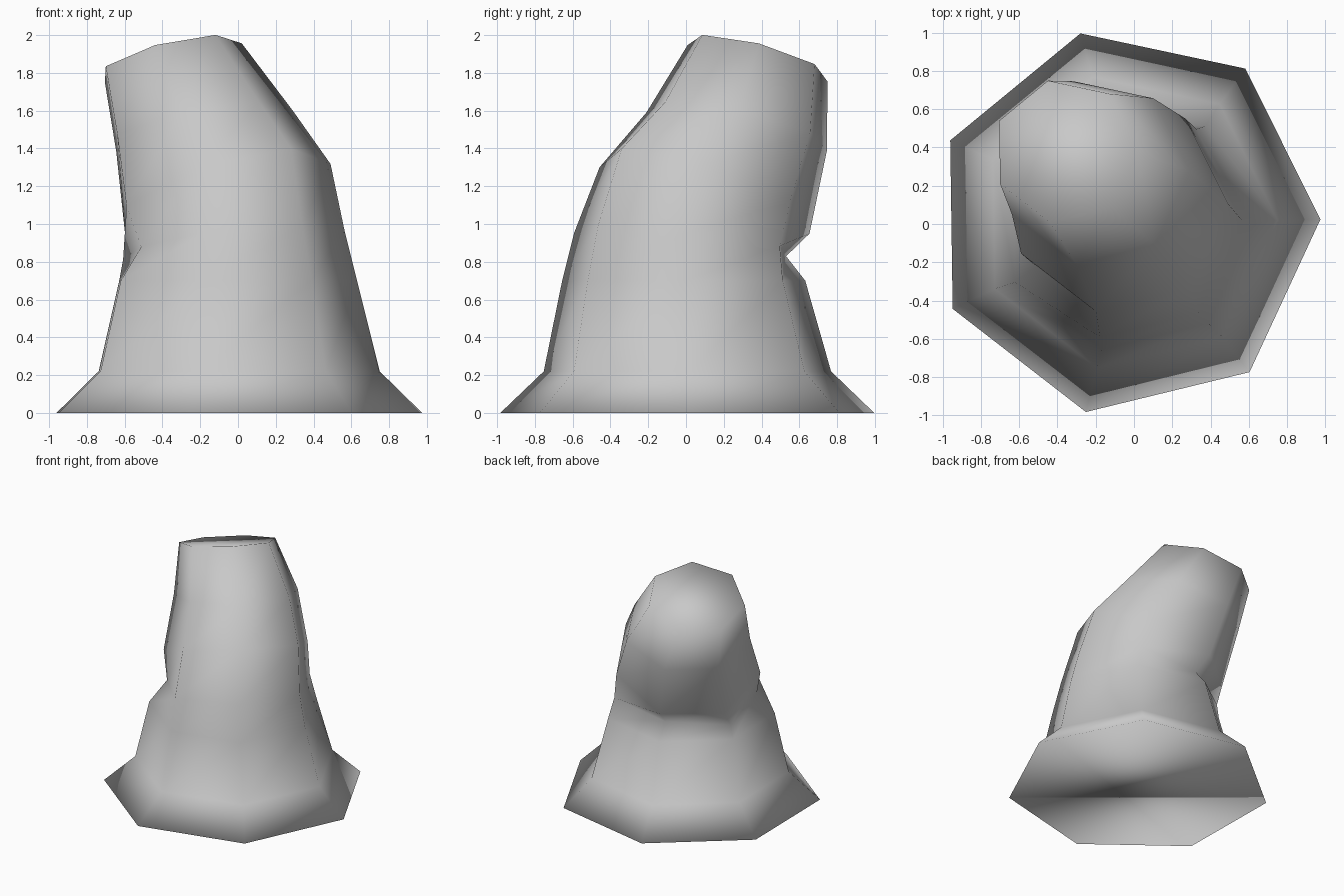
import bpy
import bmesh
from math import cos, sin, radians, tau

cube = bpy.data.objects.get("Cube")
if cube:
    bpy.data.objects.remove(cube, do_unlink=True)

# One flat stone grey
grey = bpy.data.materials.new("stone_grey")
grey.use_nodes = True
colour = (0.58, 0.58, 0.58, 1)
grey.diffuse_color = colour
bsdf = next(n for n in grey.node_tree.nodes if n.type == "BSDF_PRINCIPLED")
bsdf.inputs["Base Color"].default_value = colour
bsdf.inputs["Roughness"].default_value = 0.9

SIDES = 7
START = radians(-50.6)      # first corner, on the outside of the bend
BEND = radians(132)         # direction the stump leans towards

# Cross-sections: centre x, y, z, radius, downward slope towards the bend
SECTIONS = [
    (-0.04, 0.01, 0.0, 1.015, 0),       # flared foot
    (-0.03, 0.01, 0.22, 0.78, 0),       # top of flare
    (-0.03, -0.01, 0.7, 0.66, 0),       # lower trunk
    (-0.05, 0.01, 0.9, 0.615, 0.15),    # crumpled fold
    (-0.08, 0.1, 1.16, 0.57, 0.42),     # bend
    (-0.2, 0.27, 1.51, 0.49, 0.28),     # neck
    (-0.36, 0.38, 1.87, 0.38, 0.345),   # tilted cut top
]
FOLD = 3
DENTED_CORNERS = {3: 0.87, 5: 0.84}     # corners pinched inwards at the fold


def add_section(bm, index):
    x, y, z, radius, slope = SECTIONS[index]
    ring = []
    for corner in range(SIDES):
        angle = START + tau * corner / SIDES
        r = radius
        if index == FOLD:
            r *= DENTED_CORNERS.get(corner, 1)
        drop = slope * r * cos(angle - BEND)
        ring.append(bm.verts.new((x + r * cos(angle), y + r * sin(angle), z - drop)))
    return ring


# Bent, flared stump as one closed skin
bm = bmesh.new()
rings = [add_section(bm, i) for i in range(len(SECTIONS))]
for low, high in zip(rings, rings[1:]):
    for i in range(SIDES):
        j = (i + 1) % SIDES
        bm.faces.new((low[i], low[j], high[j], high[i]))
bm.faces.new(list(reversed(rings[0])))
bm.faces.new(rings[-1])
bmesh.ops.recalc_face_normals(bm, faces=bm.faces[:])
for face in bm.faces:
    face.smooth = True

mesh = bpy.data.meshes.new("bent_stump")
bm.to_mesh(mesh)
bm.free()
mesh.materials.append(grey)
stump = bpy.data.objects.new("bent_stump", mesh)
bpy.context.collection.objects.link(stump)
